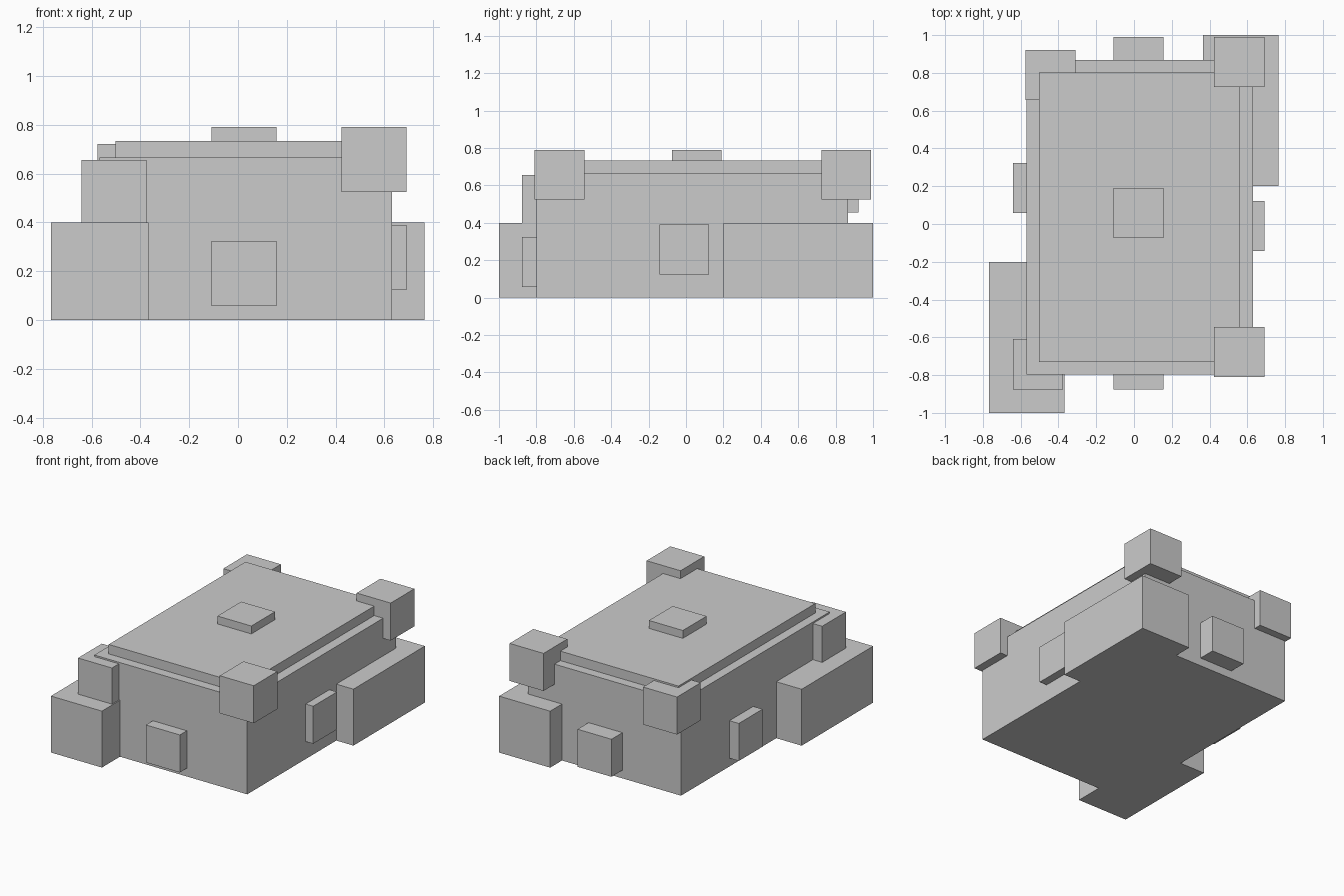
import bpy

if "Cube" in bpy.data.objects:
    bpy.data.objects.remove(bpy.data.objects["Cube"])


def box(name, x, y, z, sx, sy, sz):
    """Box from its minimum corner and its size."""
    bpy.ops.mesh.primitive_cube_add(size=1, location=(x + sx / 2, y + sy / 2, z + sz / 2))
    ob = bpy.context.object
    ob.name = name
    ob.scale = (sx, sy, sz)
    bpy.ops.object.transform_apply(location=False, rotation=False, scale=True)
    return ob


# Main body with the inset slab on top
box("body", -0.568, -0.798, 0, 1.199, 1.665, 0.667)
box("top_slab", -0.502, -0.731, 0.66, 1.063, 1.532, 0.074)

# Long low blocks on two opposite corners
box("front_left_block", -0.767, -1.0, 0, 0.4, 0.8, 0.4)
box("back_right_block", 0.365, 0.2, 0, 0.4, 0.8, 0.4)

# Equal cubes sunk into the corners and the middle of each face
C = 0.266
cubes = {
    "front_right_corner_cube": (0.424, -0.81, 0.524),
    "back_right_corner_cube": (0.424, 0.724, 0.524),
    "front_left_corner_cube": (-0.641, -0.876, 0.39),
    "back_left_corner_cube": (-0.575, 0.656, 0.456),
    "front_cube": (-0.109, -0.876, 0.058),
    "back_cube": (-0.109, 0.724, 0.058),
    "left_cube": (-0.641, 0.058, 0.058),
    "right_cube": (0.424, -0.143, 0.124),
    "top_cube": (-0.109, -0.075, 0.524),
}
for name, corner in cubes.items():
    box(name, *corner, C, C, C)
